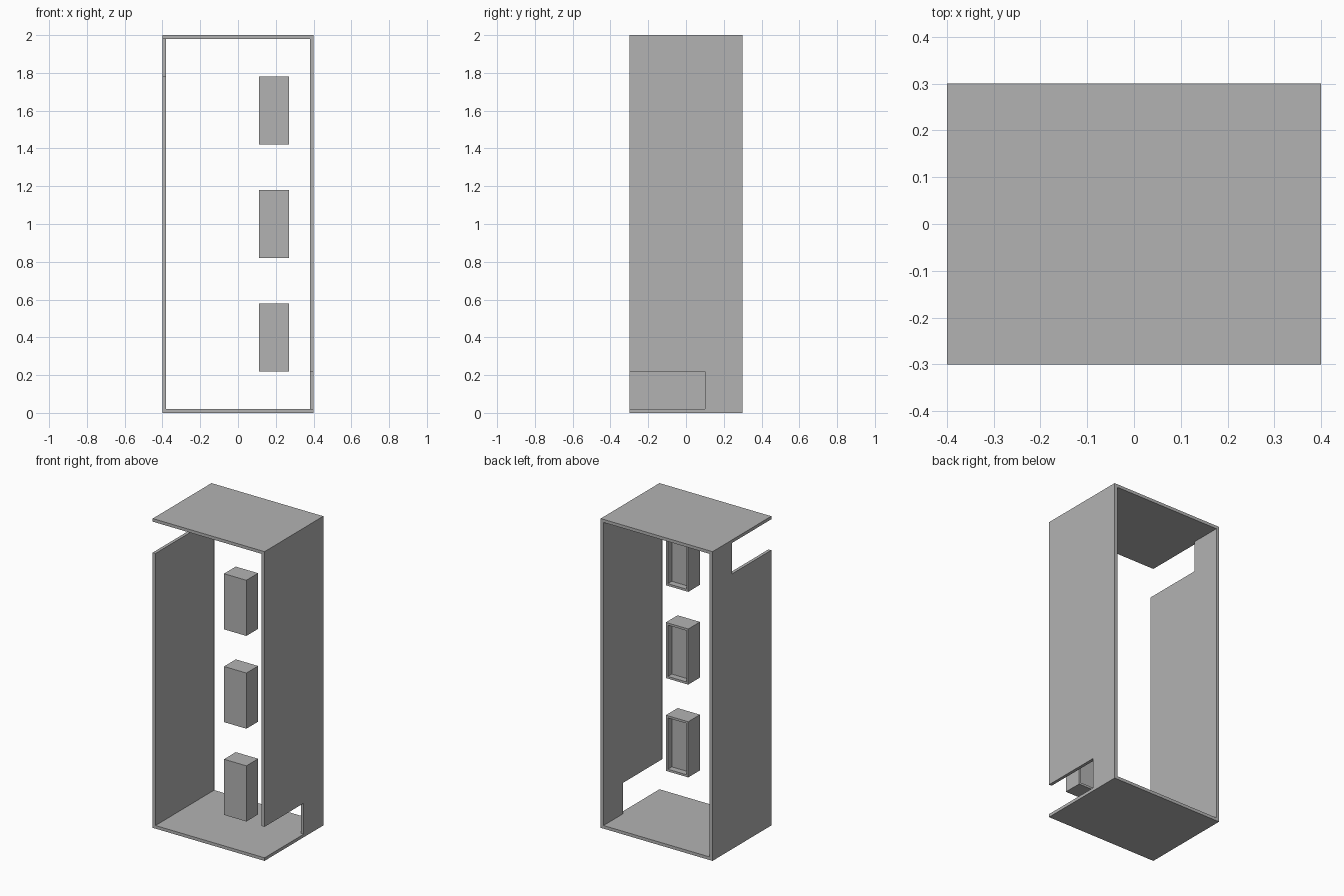
import bpy
import bmesh
from mathutils import Vector

if "Cube" in bpy.data.objects:
    bpy.data.objects.remove(bpy.data.objects["Cube"], do_unlink=True)

WALL = 0.02
W, D, H = 0.8, 0.6, 2.0

# One plain grey for everything
grey = bpy.data.materials.new("light_grey")
grey.use_nodes = True
colour = (0.45, 0.45, 0.45, 1)
grey.diffuse_color = colour
grey.node_tree.nodes["Principled BSDF"].inputs["Base Color"].default_value = colour


def box(name, low, high):
    """Box between two corners."""
    low, high = Vector(low), Vector(high)
    bm = bmesh.new()
    bmesh.ops.create_cube(bm, size=1)
    for v in bm.verts:
        v.co = (low + high) / 2 + v.co * (high - low)
    mesh = bpy.data.meshes.new(name)
    bm.to_mesh(mesh)
    bm.free()
    mesh.materials.append(grey)
    obj = bpy.data.objects.new(name, mesh)
    bpy.context.collection.objects.link(obj)
    return obj


def cut(target, cutter):
    cutter.hide_render = True
    cutter.hide_viewport = True
    cutter.display_type = 'WIRE'
    mod = target.modifiers.new(cutter.name, 'BOOLEAN')
    mod.operation = 'DIFFERENCE'
    mod.solver = 'EXACT'
    mod.object = cutter


# Casing: four-walled shell, open at front and back
casing = box("casing", (-W / 2, -D / 2, 0), (W / 2, D / 2, H))
cut(casing, box("cavity_cutter", (WALL - W / 2, -D, WALL), (W / 2 - WALL, D, H - WALL)))

# Side openings: low on the left wall, high on the right wall
cut(casing, box("low_opening_cutter", (0.3, -D, WALL), (0.5, 0.1, 0.22)))
cut(casing, box("high_opening_cutter", (-0.5, -D, 1.78), (-0.3, 0.1, H - WALL)))

# Three front boxes, each with a shallow recess in its back
for name, z in (("lower_box", 0.4), ("middle_box", 1.0), ("upper_box", 1.6)):
    obj = box(name, (0.11, -0.3, z - 0.18), (0.27, -0.18, z + 0.18))
    bm = bmesh.new()
    bm.from_mesh(obj.data)
    back = max(bm.faces, key=lambda f: f.calc_center_median().y)
    bmesh.ops.inset_region(bm, faces=[back], thickness=WALL)
    panel = bmesh.ops.extrude_discrete_faces(bm, faces=[back])["faces"][0]
    bmesh.ops.translate(bm, verts=panel.verts, vec=(0, -0.04, 0))
    bm.to_mesh(obj.data)
    bm.free()
